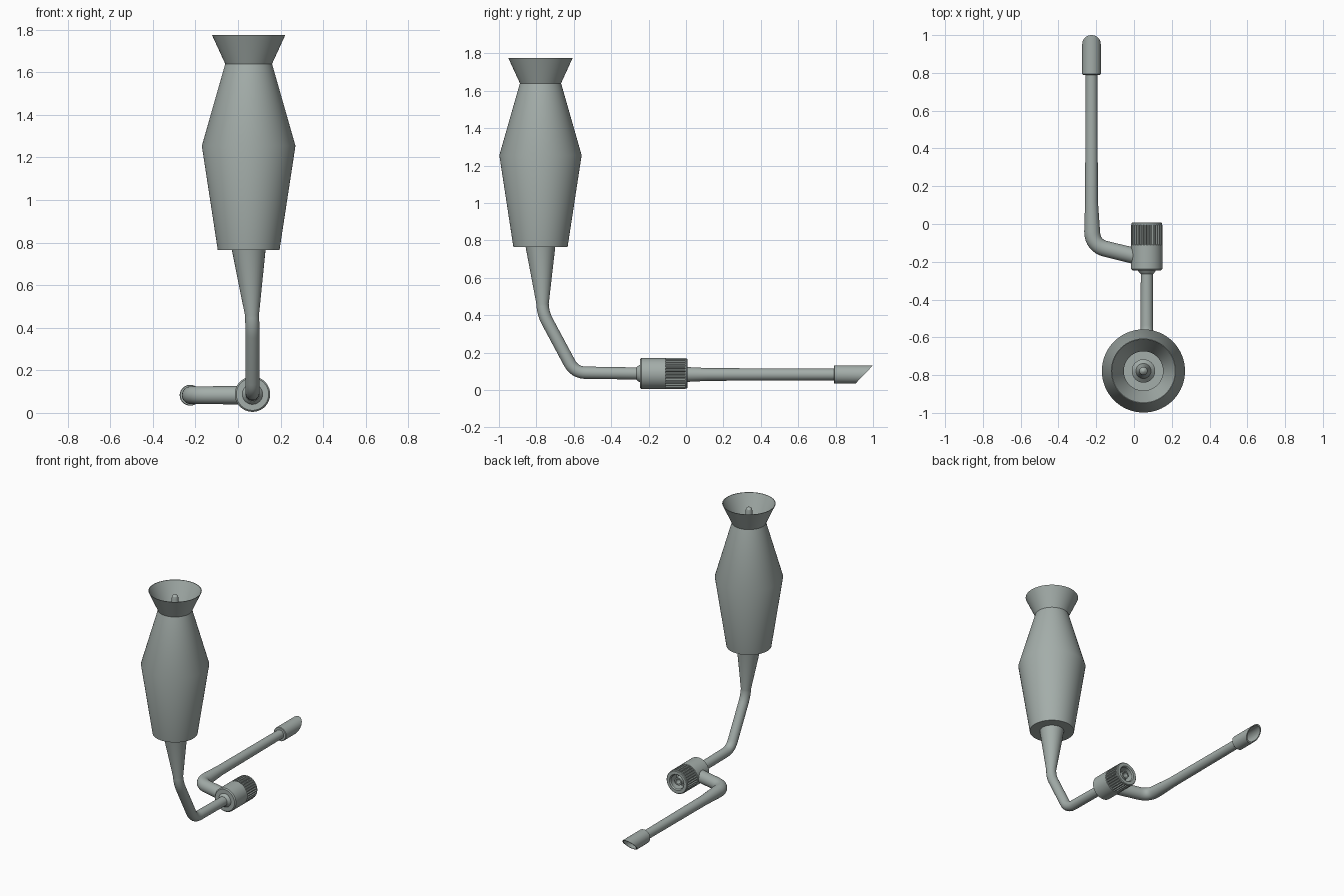
import bpy, bmesh
from math import sin, cos, pi
from mathutils import Vector

cube = bpy.data.objects.get("Cube")
if cube:
    bpy.data.objects.remove(cube, do_unlink=True)

grey = bpy.data.materials.new("grey_green")
grey.use_nodes = True
colour = (0.37, 0.42, 0.40, 1)
grey.diffuse_color = colour
grey.node_tree.nodes["Principled BSDF"].inputs["Base Color"].default_value = colour


def loft(name, rings, caps=True):
    """Skin a list of equally sized rings of points."""
    bm = bmesh.new()
    loops = [[bm.verts.new(p) for p in ring] for ring in rings]
    n = len(loops[0])
    for a, b in zip(loops, loops[1:]):
        for i in range(n):
            j = (i + 1) % n
            bm.faces.new((a[i], a[j], b[j], b[i]))
    if caps:
        bm.faces.new(loops[0])
        bm.faces.new(loops[-1])
    bmesh.ops.recalc_face_normals(bm, faces=bm.faces)
    mesh = bpy.data.meshes.new(name)
    bm.to_mesh(mesh)
    bm.free()
    mesh.materials.append(grey)
    ob = bpy.data.objects.new(name, mesh)
    bpy.context.collection.objects.link(ob)
    bpy.ops.object.select_all(action="DESELECT")
    ob.select_set(True)
    bpy.context.view_layer.objects.active = ob
    bpy.ops.object.shade_smooth_by_angle(angle=pi / 7)
    return ob


def circle(centre, axis, r, n):
    """Ring around an axis; r is a number or a function of the index."""
    side = Vector((1, 0, 0)) if abs(axis.x) < 0.9 else Vector((0, 0, 1))
    u = (side - axis * side.dot(axis)).normalized()
    v = axis.cross(u)
    rad = r if callable(r) else (lambda i: r)
    return [centre + (u * cos(2 * pi * i / n) + v * sin(2 * pi * i / n)) * rad(i)
            for i in range(n)]


def lathe(name, origin, axis, profile, n=64):
    origin, axis = Vector(origin), Vector(axis)
    return loft(name, [circle(origin + axis * h, axis, r, n) for r, h in profile])


def pipe(name, corners, n=32):
    """Tube through (point, radius, bend size) corners, bends rounded."""
    path = []
    for k, (p, r, bend) in enumerate(corners):
        p = Vector(p)
        if not bend:
            path.append((p, r))
            continue
        a = p + (Vector(corners[k - 1][0]) - p).normalized() * bend
        b = p + (Vector(corners[k + 1][0]) - p).normalized() * bend
        for s in range(9):
            t = s / 8
            path.append((a * (1 - t) ** 2 + p * 2 * t * (1 - t) + b * t * t, r))
    rings = []
    for k, (p, r) in enumerate(path):
        before, after = path[max(k - 1, 0)][0], path[min(k + 1, len(path) - 1)][0]
        d = (after - before).normalized()
        u = Vector((1, 0, 0)) if bend_plane == "YZ" else Vector((0, 0, 1))
        v = d.cross(u).normalized()
        rings.append([p + (u * cos(2 * pi * i / n) + v * sin(2 * pi * i / n)) * r
                      for i in range(n)])
    return loft(name, rings)


up, back = (0, 0, 1), (0, 1, 0)
vessel_axis = (0.05, -0.778, 0)
knob_x, pipe_z = 0.068, 0.088

# Hollow vessel with flared mouth: outer wall up, inner wall down
lathe("vessel", vessel_axis, up, [
    (0.145, 0.765), (0.22, 1.255), (0.11, 1.64), (0.172, 1.775),
    (0.168, 1.775), (0.104, 1.64), (0.212, 1.255), (0.138, 0.775)], 96)

# Needle standing inside the vessel on a tapered foot
lathe("inner_needle", vessel_axis, up, [
    (0.062, 0.775), (0.062, 0.84), (0.04, 0.86), (0.022, 0.95), (0.022, 1.725),
    (0.019, 1.738), (0.012, 1.746), (0.004, 1.75)], 32)

# Tapered stem under the vessel, bending towards the valve
bend_plane = "YZ"
pipe("stem", [
    ((0.05, -0.778, 0.77), 0.08, 0),
    ((knob_x, -0.765, 0.41), 0.033, 0.05),
    ((knob_x, -0.595, 0.093), 0.033, 0.06),
    ((knob_x, -0.23, pipe_z), 0.032, 0)])

# Valve body with collar
valve = (knob_x, 0, pipe_z)
lathe("valve_collar", valve, back, [(0.033, -0.265), (0.04, -0.258), (0.052, -0.238)], 48)
lathe("valve_body", valve, back, [
    (0.076, -0.245), (0.083, -0.238), (0.083, -0.11), (0.076, -0.108)])

# Ribbed cap, open at the back
centre, axis = Vector(valve), Vector(back)
ribs = 30


def ribbed(i):
    return 0.083 if i % 4 < 2 else 0.076


sections = [(0.076, -0.112), (ribbed, -0.11), (ribbed, -0.004), (0.081, -0.004),
            (0.081, 0.004), (0.077, 0.008), (0.056, 0.008), (0.05, 0), (0.05, -0.06)]
loft("valve_cap", [circle(centre + axis * h, axis, r, ribs * 4) for r, h in sections])
lathe("valve_nozzle", valve, back, [
    (0.032, -0.065), (0.027, -0.008), (0.018, -0.008), (0.016, -0.06)], 32)

# Side arm sweeping out and to the back
bend_plane = "XY"
pipe("side_arm", [
    ((0.04, -0.178, 0.083), 0.043, 0),
    ((-0.22, -0.115, 0.083), 0.042, 0.075),
    ((-0.225, 0.12, 0.083), 0.034, 0),
    ((-0.225, 0.8, 0.083), 0.031, 0)])

# Hollow mouthpiece, cut off at a slant
tip = Vector((-0.225, 0, 0.083))


def tip_ring(r, y, slant):
    ring = circle(tip + axis * y, axis, r, 48)
    return [p + axis * (p.z - tip.z) * slant for p in ring]


loft("mouthpiece", [
    tip_ring(0.046, 0.79, 0), tip_ring(0.049, 0.793, 0), tip_ring(0.049, 0.953, 0.96),
    tip_ring(0.042, 0.953, 0.96), tip_ring(0.042, 0.81, 0)])
